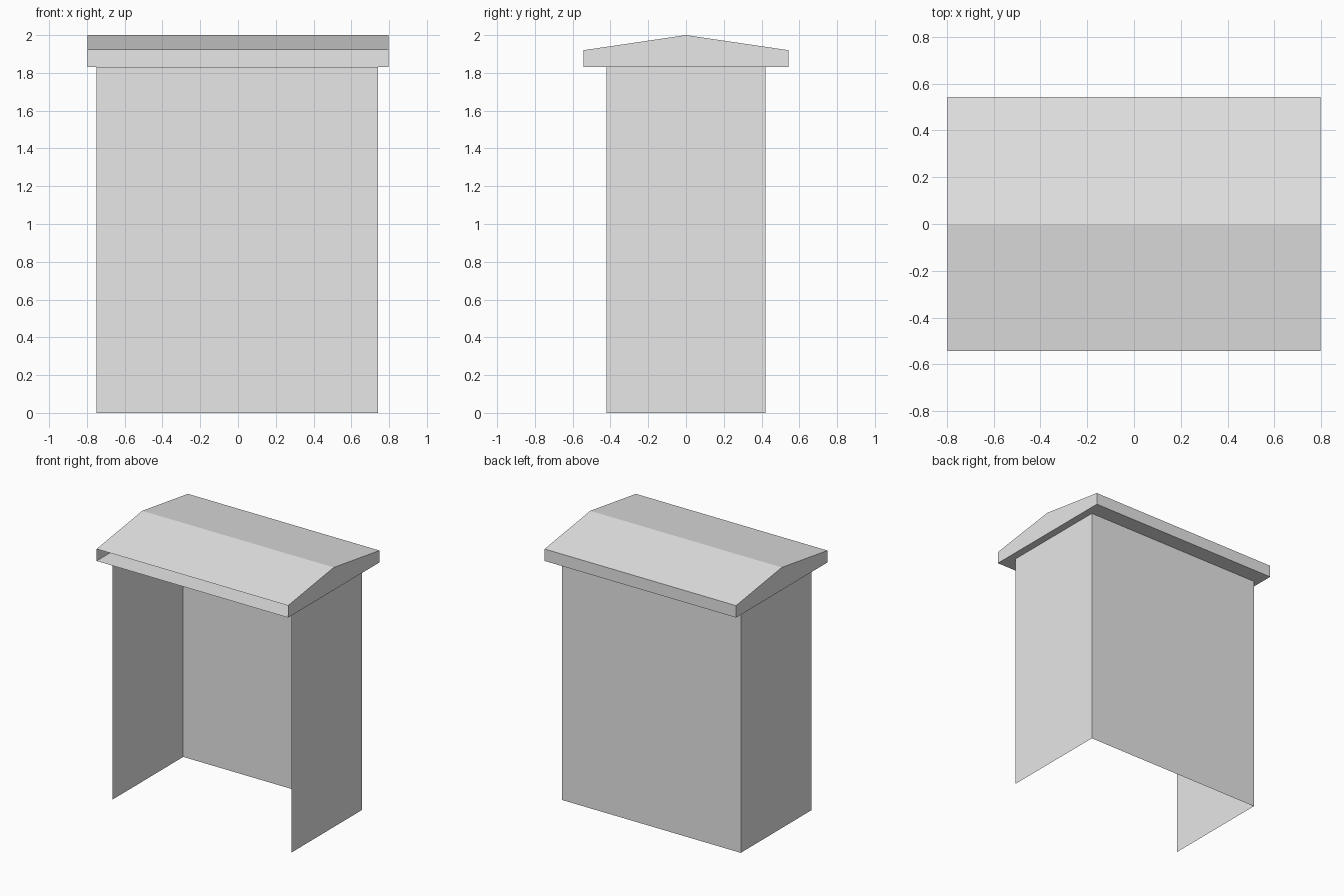
import bpy
import bmesh

cube = bpy.data.objects.get("Cube")
if cube:
    bpy.data.objects.remove(cube, do_unlink=True)

grey = bpy.data.materials.new("light_grey")
grey.use_nodes = True
colour = (0.8, 0.8, 0.8, 1)
grey.diffuse_color = colour
grey.node_tree.nodes["Principled BSDF"].inputs["Base Color"].default_value = colour


def finish(name, bm):
    mesh = bpy.data.meshes.new(name)
    bm.to_mesh(mesh)
    bm.free()
    mesh.materials.append(grey)
    obj = bpy.data.objects.new(name, mesh)
    bpy.context.collection.objects.link(obj)
    return obj


def sheet(name, start, end, height):
    """Upright thin panel standing between two ground points."""
    bm = bmesh.new()
    low = [bm.verts.new((x, y, 0)) for x, y in (start, end)]
    high = [bm.verts.new((x, y, height)) for x, y in (end, start)]
    bm.faces.new(low + high)
    return finish(name, bm)


# Three thin walls, open at the front
EAVE = 1.83
LEFT, RIGHT, DEPTH = 0.74, -0.75, 0.42
sheet("left_wall", (LEFT, -DEPTH), (LEFT, DEPTH), EAVE)
sheet("back_wall", (LEFT, DEPTH), (RIGHT, DEPTH), EAVE)
sheet("right_wall", (RIGHT, DEPTH), (RIGHT, -DEPTH), EAVE)

# Gabled roof shell: end profile swept along x, front fascia left open
HALF, OVERHANG = 0.797, 0.543
profile = [(-OVERHANG, EAVE), (OVERHANG, EAVE), (OVERHANG, 1.92),
           (0, 2), (-OVERHANG, 1.92)]
bm = bmesh.new()
ends = [[bm.verts.new((x, y, z)) for y, z in profile] for x in (-HALF, HALF)]
right_end, left_end = ends
bm.faces.new(left_end)
bm.faces.new(right_end[::-1])
for i in range(len(profile) - 1):
    bm.faces.new((right_end[i], right_end[i + 1], left_end[i + 1], left_end[i]))
finish("roof", bm)
